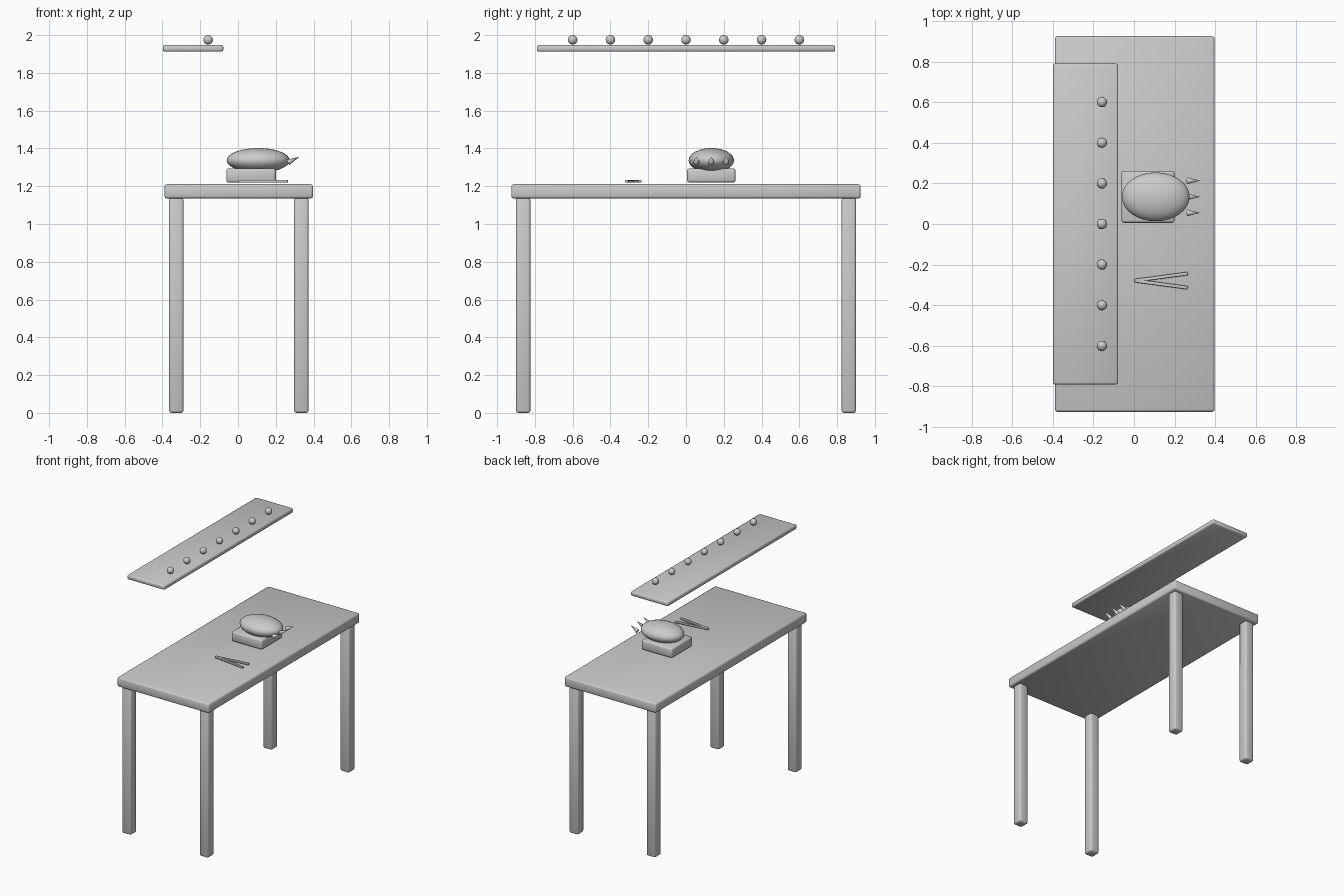
import bpy
import bmesh
from math import radians
from mathutils import Vector, Matrix

if "Cube" in bpy.data.objects:
    bpy.data.objects.remove(bpy.data.objects["Cube"])


def add_object(name, bm, location, rotation=None, smooth=True):
    mesh = bpy.data.meshes.new(name)
    bm.to_mesh(mesh)
    bm.free()
    obj = bpy.data.objects.new(name, mesh)
    obj.location = location
    if rotation is not None:
        obj.rotation_euler = rotation
    if smooth:
        mesh.shade_smooth()
    bpy.context.collection.objects.link(obj)
    return obj


def box(name, center, size, bevel, angle=0.0):
    bm = bmesh.new()
    bmesh.ops.create_cube(bm, size=1.0)
    bmesh.ops.scale(bm, vec=size, verts=bm.verts)
    obj = add_object(name, bm, center, (0, 0, angle))
    mod = obj.modifiers.new("rounded_edges", 'BEVEL')
    mod.width = bevel
    mod.segments = 2
    return obj


def ball(name, center, radii, segments=32, rings=16):
    bm = bmesh.new()
    bmesh.ops.create_uvsphere(bm, u_segments=segments, v_segments=rings, radius=1.0)
    bmesh.ops.scale(bm, vec=radii, verts=bm.verts)
    return add_object(name, bm, center)


def cone(name, base, tip, radius):
    base, tip = Vector(base), Vector(tip)
    axis = tip - base
    bm = bmesh.new()
    bmesh.ops.create_cone(bm, cap_ends=True, segments=16, radius1=radius,
                          radius2=0.0, depth=axis.length)
    bmesh.ops.rotate(bm, cent=(0, 0, 0), verts=bm.verts,
                     matrix=axis.to_track_quat('Z', 'Y').to_matrix())
    obj = add_object(name, bm, (base + tip) / 2, smooth=False)
    for poly in obj.data.polygons:
        poly.use_smooth = len(poly.vertices) == 3
    return obj


# Table
CX = 0.004
box("tabletop", (CX, 0, 1.173), (0.786, 1.85, 0.075), 0.012)
for sx, side in ((-1, "left"), (1, "right")):
    for sy, end in ((-1, "front"), (1, "back")):
        box(f"{end}_{side}_leg", (CX + sx * 0.331, sy * 0.862, 0.57),
            (0.076, 0.076, 1.14), 0.012)

# Floating shelf with a row of balls
box("shelf", (-0.238, 0, 1.93), (0.32, 1.58, 0.035), 0.01)
for i in range(7):
    ball(f"shelf_ball_{i + 1}", (-0.158, -0.6 + 0.2 * i, 1.975), (0.025,) * 3, 24, 12)

# Block carrying the rounded body
box("block", (0.069, 0.134, 1.257), (0.262, 0.256, 0.075), 0.012)
ball("body", (0.107, 0.134, 1.337), (0.167, 0.12, 0.065))

# Three small spikes tilted upward
for i in range(3):
    y = 0.134 + (i - 1) * 0.079
    cone(f"spike_{i + 1}", (0.265, y, 1.326), (0.325, y, 1.356), 0.016)

# Pair of thin sticks meeting at one end
for s, label in ((1, "back"), (-1, "front")):
    box(f"{label}_stick", (0.134, -0.279 + s * 0.0175, 1.226),
        (0.264, 0.017, 0.014), 0.004, s * radians(7.6))
